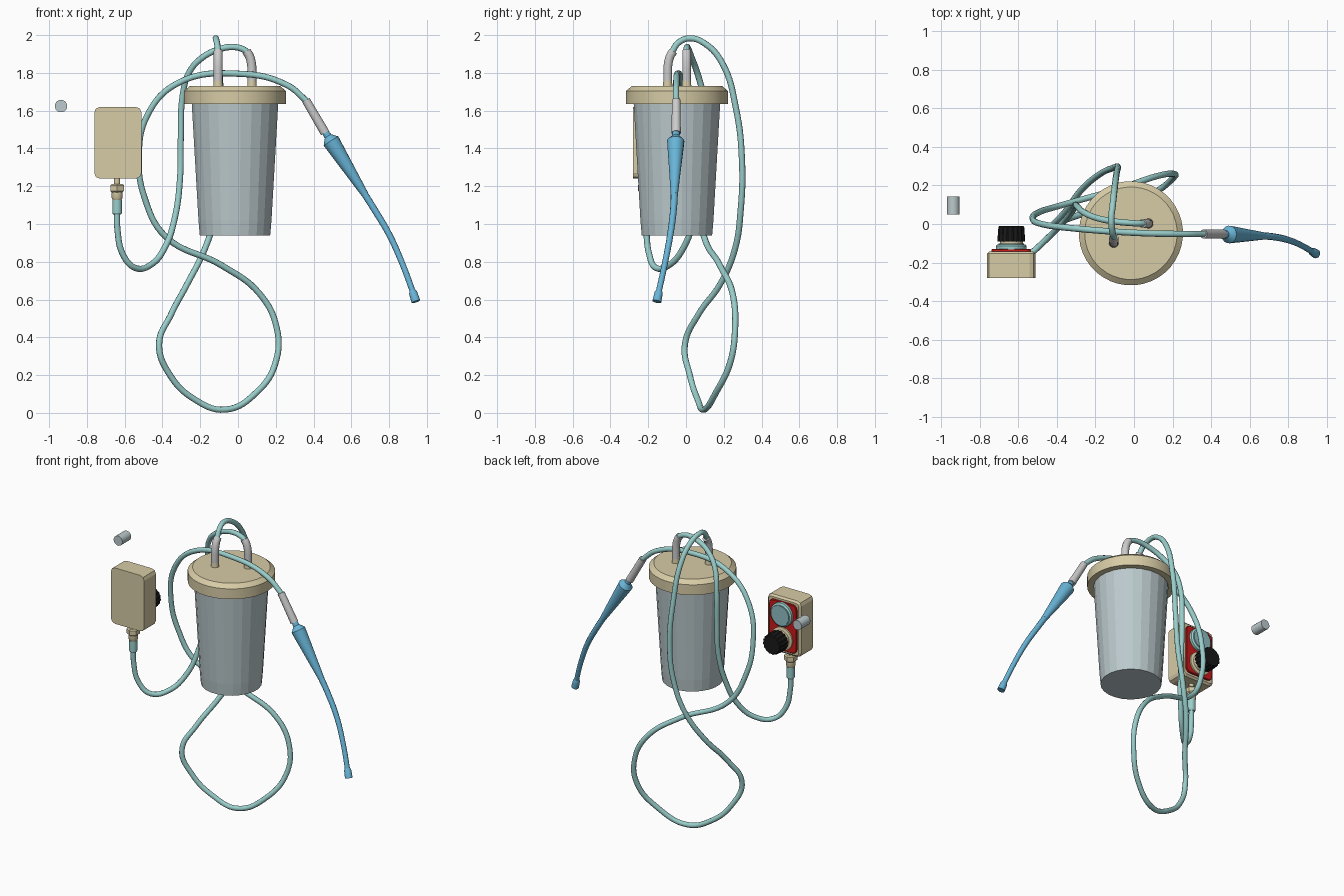
import bpy, bmesh, math
from mathutils import Vector

if "Cube" in bpy.data.objects:
    bpy.data.objects.remove(bpy.data.objects["Cube"])

def mat(name, r, g, b):
    m = bpy.data.materials.new(name)
    m.diffuse_color = (r, g, b, 1)
    m.use_nodes = True
    m.node_tree.nodes["Principled BSDF"].inputs["Base Color"].default_value = m.diffuse_color
    return m

BEIGE = mat("beige_plastic", 0.68, 0.60, 0.38)
TEAL = mat("teal_hose", 0.32, 0.62, 0.60)
BLUE = mat("blue_plastic", 0.14, 0.46, 0.68)
CLEAR = mat("pale_blue_grey", 0.50, 0.59, 0.61)
RED = mat("red_panel", 0.60, 0.01, 0.01)
BLACK = mat("black_knob", 0.01, 0.01, 0.01)
GREY = mat("light_grey", 0.55, 0.55, 0.55)
DIAL = mat("dial_blue", 0.28, 0.52, 0.56)

def finish(bm, name, m, smooth=0):
    bmesh.ops.recalc_face_normals(bm, faces=bm.faces)
    me = bpy.data.meshes.new(name)
    bm.to_mesh(me)
    bm.free()
    o = bpy.data.objects.new(name, me)
    bpy.context.collection.objects.link(o)
    me.materials.append(m)
    if smooth:
        bpy.ops.object.select_all(action='DESELECT')
        o.select_set(True)
        bpy.context.view_layer.objects.active = o
        bpy.ops.object.shade_smooth_by_angle(angle=math.radians(smooth))
    return o

def lathe(name, profile, origin, axis, m, sides=24, smooth=30, ribs=0):
    """Closed stack of rings (radius, height) along an axis; ribs dents every other point."""
    bm = bmesh.new()
    q = Vector((0, 0, 1)).rotation_difference(Vector(axis).normalized())
    rings = []
    for r, h in profile:
        ring = []
        for i in range(sides):
            a = 2 * math.pi * (i + 0.5) / sides
            rr = r * (1 - ribs * (i // 2 % 2))
            ring.append(bm.verts.new(Vector(origin) + q @ Vector((rr * math.cos(a), rr * math.sin(a), h))))
        rings.append(ring)
    for a, b in zip(rings, rings[1:]):
        for i in range(sides):
            j = (i + 1) % sides
            bm.faces.new((a[i], a[j], b[j], b[i]))
    bm.faces.new(rings[0])
    bm.faces.new(rings[-1])
    return finish(bm, name, m, smooth)

def rounded_box(name, cx, cz, w, h, y0, y1, corner, edge, m, seg=3):
    """Rounded rectangle extruded from y0 to y1, with the back (y1) rim chamfered."""
    bm = bmesh.new()
    loops = []
    for y, inset in ((y0, 0), (y1 - edge, 0), (y1, edge)):
        pts = []
        for k, (sx, sz) in enumerate(((1, 1), (-1, 1), (-1, -1), (1, -1))):
            for s in range(seg + 1):
                a = math.pi / 2 * (k + s / seg)
                pts.append(bm.verts.new((
                    cx + sx * (w / 2 - corner) + (corner - inset) * math.cos(a), y,
                    cz + sz * (h / 2 - corner) + (corner - inset) * math.sin(a))))
        loops.append(pts)
    n = len(loops[0])
    for a, b in zip(loops, loops[1:]):
        for i in range(n):
            bm.faces.new((a[i], a[(i + 1) % n], b[(i + 1) % n], b[i]))
    bm.faces.new(loops[0])
    bm.faces.new(loops[-1])
    return finish(bm, name, m)

def tube(name, pts, radius, m, radii=None, res=6):
    cu = bpy.data.curves.new(name, 'CURVE')
    cu.dimensions = '3D'
    cu.bevel_depth = radius
    cu.bevel_resolution = 3
    cu.resolution_u = res
    cu.use_fill_caps = True
    sp = cu.splines.new('BEZIER')
    sp.bezier_points.add(len(pts) - 1)
    for i, (bp, p) in enumerate(zip(sp.bezier_points, pts)):
        bp.co = p
        bp.handle_left_type = bp.handle_right_type = 'AUTO'
        if radii:
            bp.radius = radii[i] / radius
    cu.materials.append(m)
    o = bpy.data.objects.new(name, cu)
    bpy.context.collection.objects.link(o)
    return o

# Canister and lid
C = (-0.016, -0.048, 0)
lathe("canister_body", [(0.188, 0.94), (0.195, 1.02), (0.231, 1.64)], C, (0, 0, 1), CLEAR, 24, 0)
lathe("canister_lid", [(0.27, 1.635), (0.27, 1.705), (0.24, 1.73)], C, (0, 0, 1), BEIGE, 40, 20)

# Two lid ports with bent grey elbows
for name, x, y, dx, dy in (("front", -0.105, -0.097, 0, 1), ("rear", 0.074, 0.003, -1, 0)):
    lathe(name + "_port", [(0.026, 1.725), (0.023, 1.765)], (x, y, 0), (0, 0, 1), BEIGE, 16)
    path = [(x + dx * d, y + dy * d, z) for d, z in
            ((0, 1.75), (0, 1.80), (0.003, 1.85), (0.014, 1.89), (0.03, 1.915))]
    tube(name + "_port_elbow", path, 0.024, GREY)

# Hose from the controller to the rear port
tube("controller_hose", [
    (-0.64, -0.212, 1.07), (-0.638, -0.21, 0.97), (-0.61, -0.195, 0.84), (-0.545, -0.16, 0.768),
    (-0.46, -0.085, 0.785), (-0.385, -0.01, 0.88), (-0.335, 0.045, 1.03), (-0.307, 0.09, 1.24),
    (-0.303, 0.10, 1.45), (-0.293, 0.09, 1.68), (-0.26, 0.06, 1.80), (-0.19, 0.03, 1.88),
    (-0.10, 0.013, 1.925), (-0.03, 0.006, 1.937), (0.02, 0.003, 1.928), (0.05, 0.003, 1.91)],
    0.0165, TEAL)

# Long looped hose from the front port to the suction wand
tube("suction_hose", [
    (-0.105, -0.075, 1.91), (-0.112, -0.04, 1.96), (-0.118, 0.02, 1.983), (-0.11, 0.10, 1.955),
    (-0.10, 0.19, 1.855), (-0.09, 0.265, 1.61), (-0.085, 0.297, 1.32), (-0.11, 0.29, 1.08),
    (-0.175, 0.26, 0.87), (-0.27, 0.18, 0.68), (-0.355, 0.065, 0.52), (-0.418, -0.006, 0.36),
    (-0.36, 0.02, 0.20), (-0.235, 0.06, 0.075), (-0.07, 0.095, 0.017), (0.10, 0.16, 0.11),
    (0.20, 0.235, 0.27), (0.205, 0.26, 0.45), (0.115, 0.247, 0.63), (-0.085, 0.18, 0.78),
    (-0.385, 0.095, 0.935), (-0.495, 0.06, 1.14), (-0.525, 0.03, 1.34), (-0.48, 0.0, 1.575),
    (-0.32, -0.022, 1.745), (0.01, -0.046, 1.795), (0.26, -0.052, 1.735), (0.37, -0.052, 1.645)],
    0.0165, TEAL, res=8)

# Suction wand: grey cuff, blue handle, curved tube and flared tip
d = Vector((0.105, 0, -0.18))
lathe("wand_cuff", [(0.023, 0), (0.025, 0.20)], (0.36, -0.052, 1.655), d, GREY, 16)
start = Vector((0.46, -0.053, 1.49))
axis = Vector((0.67, -0.062, 1.16)) - start
lathe("wand_handle", [(0.018, 0), (0.02, 0.03), (0.046, 0.06), (0.043, 0.10), (0.019, 0.395)],
      start, axis, BLUE, 16)
tube("wand_tube", [(0.66, -0.061, 1.175), (0.72, -0.066, 1.08), (0.80, -0.083, 0.945),
                   (0.87, -0.112, 0.79), (0.935, -0.15, 0.615)], 0.018, BLUE,
     [0.019, 0.018, 0.017, 0.016, 0.016])
lathe("wand_tip", [(0.015, 0), (0.022, 0.015), (0.024, 0.065)],
      (0.922, -0.142, 0.65), (0.3, -0.18, -0.9), BLUE, 16)

# Controller housing and panel
X, Z = -0.636, 1.43
rounded_box("controller_housing", X, Z, 0.25, 0.38, -0.28, -0.142, 0.03, 0.012, BEIGE, 2)
rounded_box("controller_panel", X, Z, 0.205, 0.33, -0.15, -0.13, 0.03, 0.003, RED)

# Dial, knob collar and ribbed knob on the back
Y = (0, 1, 0)
lathe("dial_rim", [(0.08, 0), (0.08, 0.022), (0.07, 0.03)], (X, -0.135, 1.515), Y, TEAL, 32)
lathe("dial_face", [(0.066, 0), (0.066, 0.034)], (X, -0.135, 1.515), Y, DIAL, 32)
lathe("knob_collar", [(0.078, 0), (0.078, 0.015), (0.06, 0.02), (0.06, 0.05)],
      (X, -0.135, 1.35), Y, BEIGE, 32)
lathe("knob", [(0.071, 0), (0.071, 0.02), (0.067, 0.075), (0.062, 0.08)],
      (X, -0.09, 1.35), Y, BLACK, 64, 0, 0.06)

# Connector under the controller
P = (-0.64, -0.212, 0)
lathe("connector_neck", [(0.016, 1.12), (0.016, 1.25)], P, (0, 0, 1), BEIGE, 16)
lathe("connector_nut", [(0.033, 1.168), (0.041, 1.175), (0.041, 1.205), (0.033, 1.213)],
      P, (0, 0, 1), BEIGE, 6, 0)
lathe("connector_body", [(0.024, 1.128), (0.03, 1.14), (0.03, 1.17)], P, (0, 0, 1), BEIGE, 16)
lathe("hose_cuff", [(0.021, 1.05), (0.026, 1.058), (0.026, 1.128)], P, (0, 0, 1), TEAL, 16)

# Loose cap beside the controller
lathe("loose_cap", [(0.033, 0), (0.033, 0.095)], (-0.937, 0.048, 1.624), Y, CLEAR, 16)
